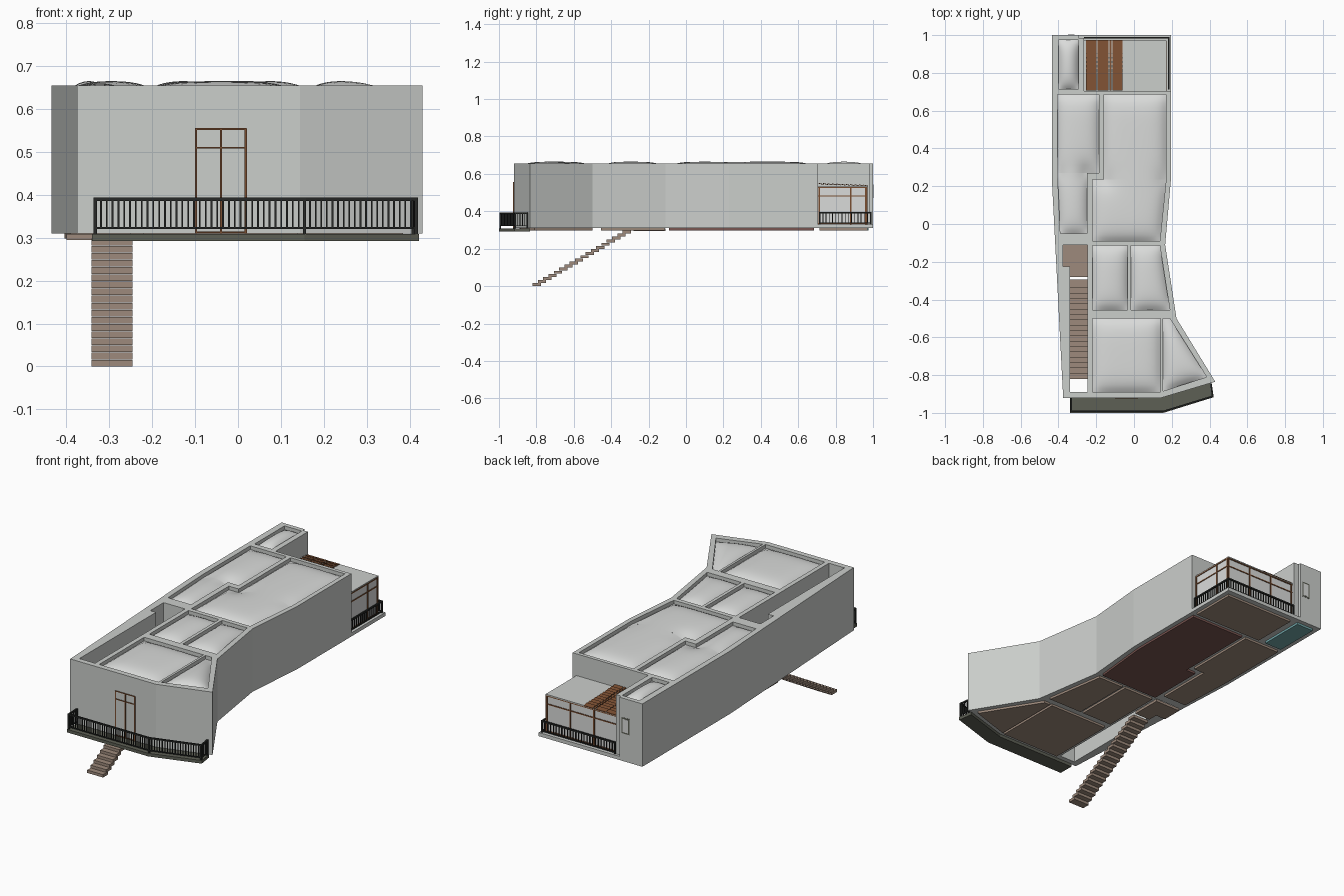
import bpy, bmesh, math
from mathutils import Vector

if "Cube" in bpy.data.objects:
    bpy.data.objects.remove(bpy.data.objects["Cube"])


def mat(name, r, g, b):
    m = bpy.data.materials.new(name)
    m.diffuse_color = (r, g, b, 1)
    m.use_nodes = True
    m.node_tree.nodes["Principled BSDF"].inputs["Base Color"].default_value = m.diffuse_color
    return m


WALL = mat("wall_grey", 0.60, 0.62, 0.60)
CEIL = mat("ceiling_white", 0.70, 0.71, 0.70)
WOOD = mat("frame_brown", 0.19, 0.075, 0.03)
STEP = mat("floor_taupe", 0.34, 0.255, 0.20)
DARK = mat("living_floor_red_brown", 0.19, 0.09, 0.08)
TEAL = mat("wet_room_teal", 0.17, 0.39, 0.40)
SLAB = mat("balcony_olive_grey", 0.11, 0.115, 0.09)
IRON = mat("railing_black", 0.02, 0.022, 0.02)

Z0, Z1 = 0.31, 0.655      # wall bottom and top


def finish(bm, name, m):
    bmesh.ops.recalc_face_normals(bm, faces=bm.faces)
    me = bpy.data.meshes.new(name)
    bm.to_mesh(me)
    bm.free()
    me.materials.append(m)
    ob = bpy.data.objects.new(name, me)
    bpy.context.collection.objects.link(ob)
    return ob


def prism(name, pts, z0, z1, m):
    bm = bmesh.new()
    f = bm.faces.new([bm.verts.new((x, y, z0)) for x, y in pts])
    r = bmesh.ops.extrude_face_region(bm, geom=[f])
    vs = [v for v in r["geom"] if isinstance(v, bmesh.types.BMVert)]
    bmesh.ops.translate(bm, verts=vs, vec=(0, 0, z1 - z0))
    return finish(bm, name, m)


def box(bm, x0, x1, y0, y1, z0, z1):
    r = bmesh.ops.create_cube(bm, size=1)
    for v in r["verts"]:
        v.co = ((x0 + x1) / 2 + v.co.x * (x1 - x0),
                (y0 + y1) / 2 + v.co.y * (y1 - y0),
                (z0 + z1) / 2 + v.co.z * (z1 - z0))
    return r["verts"]


def beam(bm, a, b, w, z0, z1):
    # horizontal beam between two plan points
    a, b = Vector(a), Vector(b)
    d = (b - a).normalized()
    n = Vector((-d.y, d.x)) * w / 2
    vs = [bm.verts.new((*p, z)) for z in (z0, z1) for p in (a + n, a - n, b - n, b + n)]
    for ix in ((3, 2, 1, 0), (4, 5, 6, 7), (0, 1, 5, 4), (1, 2, 6, 5), (2, 3, 7, 6), (3, 0, 4, 7)):
        bm.faces.new([vs[i] for i in ix])


def railing(name, path, z0, z1, step):
    bm = bmesh.new()
    for a, b in zip(path, path[1:]):
        beam(bm, a, b, 0.008, z1 - 0.008, z1)
        beam(bm, a, b, 0.006, z0, z0 + 0.005)
        a, b = Vector(a), Vector(b)
        n = max(1, round((b - a).length / step))
        for i in range(n + 1):
            p = a.lerp(b, i / n)
            w = 0.004 if i in (0, n) else 0.002
            low = z0 - 0.012 if i in (0, n) else z0
            box(bm, p.x - w, p.x + w, p.y - w, p.y + w, low, z1)
    finish(bm, name, IRON)


# rooms, each a list of plan quads and the outline they form
quad = lambda *p: ([p], p)
ROOMS = {
    "wet_room": quad((-.40, .975), (-.295, .975), (-.295, .715), (-.40, .715)),
    "left_room": ([((-.405, .685), (-.185, .685), (-.185, .27), (-.405, .27)),
                   ((-.405, .27), (-.25, .27), (-.25, -.05), (-.39, -.05))],
                  ((-.405, .685), (-.185, .685), (-.185, .27), (-.25, .27), (-.25, -.05),
                   (-.39, -.05), (-.405, .27))),
    "living_room": ([((-.16, .685), (.17, .685), (.17, .235), (-.16, .235)),
                     ((-.22, .235), (.17, .235), (.137, -.09), (-.22, -.09))],
                    ((-.16, .685), (.17, .685), (.17, .235), (.137, -.09), (-.22, -.09),
                     (-.22, .235), (-.16, .235))),
    "hall": quad((-.22, -.115), (-.035, -.115), (-.035, -.455), (-.22, -.455)),
    "study": quad((-.017, -.115), (.137, -.115), (.19, -.455), (-.017, -.455)),
    "front_room": quad((-.22, -.50), (.14, -.50), (.14, -.89), (-.22, -.89)),
    "corner_room": quad((.153, -.50), (.19, -.50), (.385, -.81), (.153, -.885)),
}
STAIRWELL = ((-.375, -.11), (-.245, -.11), (-.245, -.89), (-.34, -.89), (-.34, -.225), (-.375, -.225))
OUTER = ((-.435, 1), (-.295, 1), (-.295, .985), (-.265, .985), (-.265, .705), (.195, .705),
         (.195, .23), (.165, -.11), (.225, -.50), (.43, -.835), (.145, -.92), (-.375, -.92),
         (-.435, .24))

# walls: one extruded plan with room openings
cu = bpy.data.curves.new("walls", "CURVE")
cu.dimensions, cu.fill_mode, cu.extrude = "2D", "BOTH", (Z1 - Z0) / 2
for pts in [OUTER, STAIRWELL] + [o for _, o in ROOMS.values()]:
    s = cu.splines.new("POLY")
    s.points.add(len(pts) - 1)
    for p, (x, y) in zip(s.points, pts):
        p.co = (x, y, 0, 1)
    s.use_cyclic_u = True
cu.materials.append(WALL)
walls = bpy.data.objects.new("walls", cu)
bpy.context.collection.objects.link(walls)
walls.location.z = (Z0 + Z1) / 2
bpy.context.view_layer.objects.active = walls
walls.select_set(True)
bpy.ops.object.convert(target="MESH")
for p in walls.data.polygons:
    p.use_smooth = False


def edge_factor(p, outline):
    h = 1.0
    for a, b in zip(outline, outline[1:] + outline[:1]):
        a, b = Vector(a), Vector(b)
        t = max(0, min(1, (p - a).dot(b - a) / (b - a).length_squared))
        h *= 1 - math.exp(-(p - a.lerp(b, t)).length / 0.035)
    return h


# puffed ceilings and flat floors
for name, (quads, outline) in ROOMS.items():
    bm = bmesh.new()
    N = 20
    for q in quads:
        a, b, c, d = map(Vector, q)
        g = [[bm.verts.new((*a.lerp(b, i / N).lerp(d.lerp(c, i / N), j / N), 0))
              for i in range(N + 1)] for j in range(N + 1)]
        for j in range(N):
            for i in range(N):
                bm.faces.new((g[j + 1][i], g[j + 1][i + 1], g[j][i + 1], g[j][i]))
    bmesh.ops.remove_doubles(bm, verts=bm.verts, dist=1e-4)
    hs = {v: edge_factor(v.co.xy, outline) for v in bm.verts}
    top = max(hs.values())
    for v, h in hs.items():
        v.co.z = 0.635 + 0.03 * h / top
        v.normal_update()
    ob = finish(bm, name + "_ceiling", CEIL)
    for p in ob.data.polygons:
        p.use_smooth = True
    prism(name + "_floor", outline, 0.298, 0.311,
          {"wet_room": TEAL, "living_room": DARK}.get(name, STEP))

# stair landing and flight
prism("stair_landing", ((-.40, -.11), (-.245, -.11), (-.245, -.28), (-.34, -.28), (-.34, -.225),
                        (-.40, -.225)), 0.295, 0.309, STEP)
bm = bmesh.new()
STEPS = 18
for i in range(STEPS):
    y, z = -0.82 + i * 0.0283, i * 0.0166
    box(bm, -.342, -.246, y, y + 0.044, z, z + 0.0155)
finish(bm, "stair_treads", STEP)

# front balcony
prism("balcony_slab", ((-.34, -1), (.155, -1), (.422, -.917), (.41, -.835), (.145, -.915),
                       (-.34, -.915)), 0.292, 0.309, SLAB)
railing("balcony_railing", ((-.333, -.922), (-.333, -.992), (.155, -.992), (.416, -.912),
                            (.408, -.85)), 0.32, 0.394, 0.0137)

# front door frame
bm = bmesh.new()
for x in (-.098, -.04, .018):
    box(bm, x - .0025, x + .0025, -.924, -.918, Z0, .555)
for z in (.3125, .51, .5535):
    box(bm, -.10, .02, -.924, -.918, z - .002, z + .002)
finish(bm, "front_door_frame", WOOD)

# rear terrace: slab, floor underside, railing
prism("terrace_slab", ((-.27, .70), (.195, .70), (.195, 1), (-.30, 1), (-.30, .98), (-.27, .98)),
      Z0, 0.33, WALL)
prism("terrace_floor", ((-.25, .715), (.17, .715), (.17, .97), (-.25, .97)), 0.298, 0.311, STEP)
railing("terrace_railing", ((-.26, .987), (.183, .987), (.183, .715)), 0.335, 0.395, 0.017)

# sunroom: glazing, frames, roof
bm = bmesh.new()
box(bm, -.265, .17, .961, .967, .33, .53)
box(bm, .165, .171, .705, .967, .33, .53)
finish(bm, "sunroom_glazing", CEIL)
bm = bmesh.new()
for x in (-.26, -.12, .025, .168):
    box(bm, x - .004, x + .004, .958, .971, .33, .53)
for y in (.712, .88, .964):
    box(bm, .162, .175, y - .004, y + .004, .33, .53)
for z in (.334, .482, .527):
    box(bm, -.265, .174, .958, .970, z - .003, z + .003)
    box(bm, .163, .174, .705, .970, z - .003, z + .003)
finish(bm, "sunroom_frame", WOOD)
prism("sunroom_roof", ((-.265, .705), (.172, .705), (.172, .972), (-.265, .972)), .530, .536, WALL)

# overlapping louvres in four bays
bm = bmesh.new()
for x0, x1 in ((-.255, -.198), (-.194, -.135), (-.130, -.120), (-.115, -.062)):
    for i in range(11):
        y = .708 + i * .024
        for v in box(bm, x0, x1, y, y + .026, 0, .004):
            v.co.z += .548 - i * .0009 - (v.co.y - y) * .25
finish(bm, "sunroom_louvres", WOOD)

# small rear window
bm = bmesh.new()
box(bm, -.357, -.308, .998, 1.001, .462, .55)
finish(bm, "rear_window_frame", SLAB)
bm = bmesh.new()
box(bm, -.350, -.315, .998, 1.002, .470, .542)
finish(bm, "rear_window_pane", CEIL)
